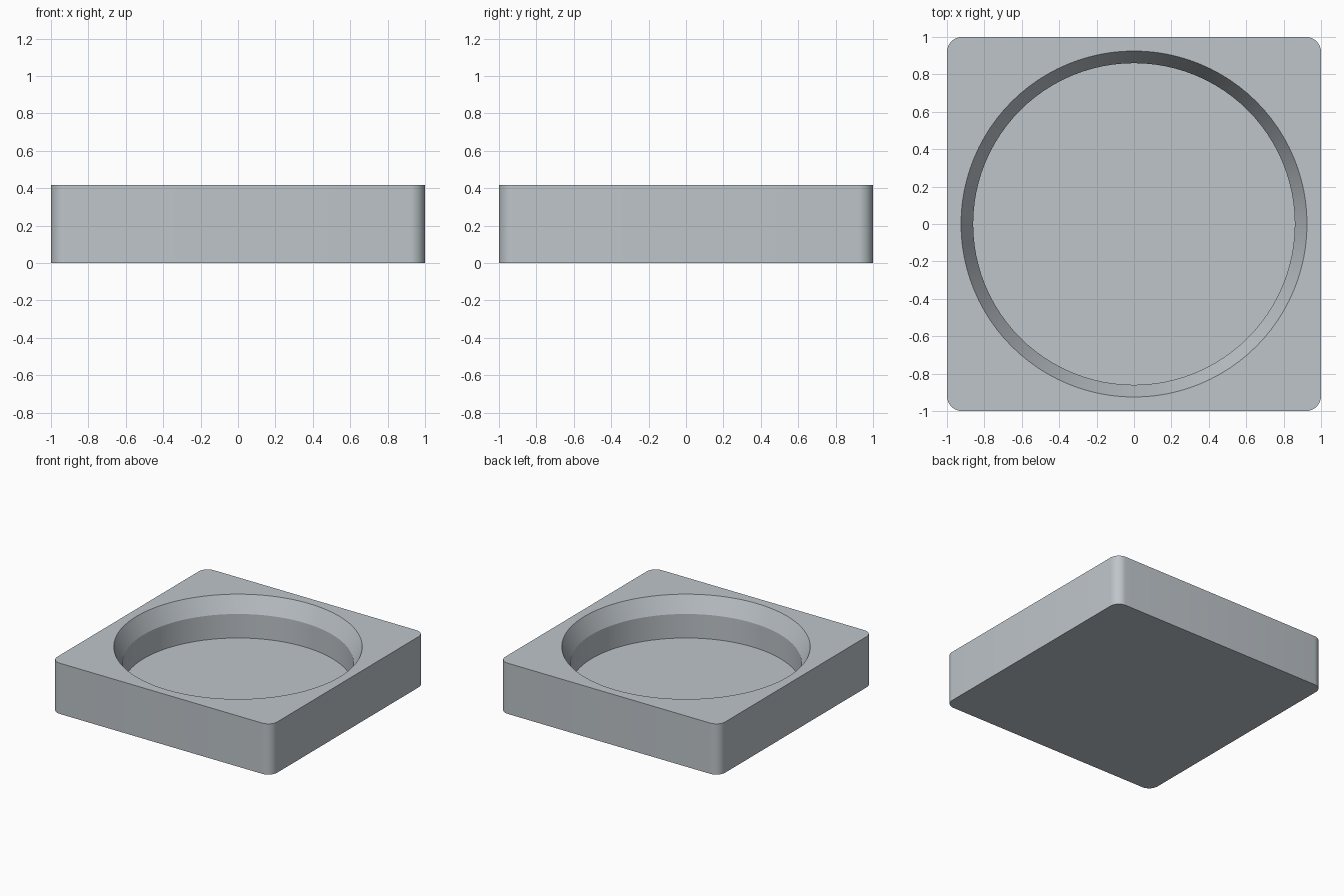
import bpy, bmesh, math

if "Cube" in bpy.data.objects:
    bpy.data.objects.remove(bpy.data.objects["Cube"])

HEIGHT, CORNER, FLOOR_Z = 0.417, 0.08, 0.087


def material(name, color):
    mat = bpy.data.materials.new(name)
    mat.diffuse_color = (*color, 1)
    mat.use_nodes = True
    mat.node_tree.nodes["Principled BSDF"].inputs["Base Color"].default_value = mat.diffuse_color
    return mat


def circle(radius, sides=96):
    return [(radius * math.cos(math.tau * i / sides),
             radius * math.sin(math.tau * i / sides)) for i in range(sides)]


def rounded_square(half, radius, steps=8):
    points = []
    for k in range(4):
        mid = math.pi / 4 + k * math.pi / 2
        cx = math.copysign(half - radius, math.cos(mid))
        cy = math.copysign(half - radius, math.sin(mid))
        for i in range(steps + 1):
            a = (k + i / steps) * math.pi / 2
            points.append((cx + radius * math.cos(a), cy + radius * math.sin(a)))
    return points


def loft(name, sections):
    """Closed solid through stacked (outline, z) sections."""
    bm = bmesh.new()
    rings = [[bm.verts.new((x, y, z)) for x, y in outline] for outline, z in sections]
    for low, high in zip(rings, rings[1:]):
        n = len(low)
        for i in range(n):
            j = (i + 1) % n
            bm.faces.new((low[i], low[j], high[j], high[i]))
    bm.faces.new(rings[0][::-1])
    bm.faces.new(rings[-1])
    mesh = bpy.data.meshes.new(name)
    bm.to_mesh(mesh)
    bm.free()
    obj = bpy.data.objects.new(name, mesh)
    bpy.context.collection.objects.link(obj)
    return obj


# Square tray body with rounded vertical corners
outline = rounded_square(1.0, CORNER)
tray = loft("tray_body", [(outline, 0), (outline, HEIGHT)])
tray.data.materials.append(material("light grey", (0.515, 0.558, 0.591)))

# Round recess: straight wall, then a chamfer widening to the rim
rim, wall, chamfer_z, over = 0.925, 0.86, HEIGHT - 0.133, 0.05
slope = (rim - wall) / (HEIGHT - chamfer_z)
cutter = loft("recess_cutter", [
    (circle(wall), FLOOR_Z),
    (circle(wall), chamfer_z),
    (circle(rim + slope * over), HEIGHT + over)])

cut = tray.modifiers.new("recess", 'BOOLEAN')
cut.operation = 'DIFFERENCE'
cut.solver = 'EXACT'
cut.object = cutter
bpy.context.view_layer.objects.active = tray
tray.select_set(True)
bpy.ops.object.modifier_apply(modifier=cut.name)
bpy.data.objects.remove(cutter)

bpy.ops.object.shade_smooth_by_angle(angle=math.radians(20))
